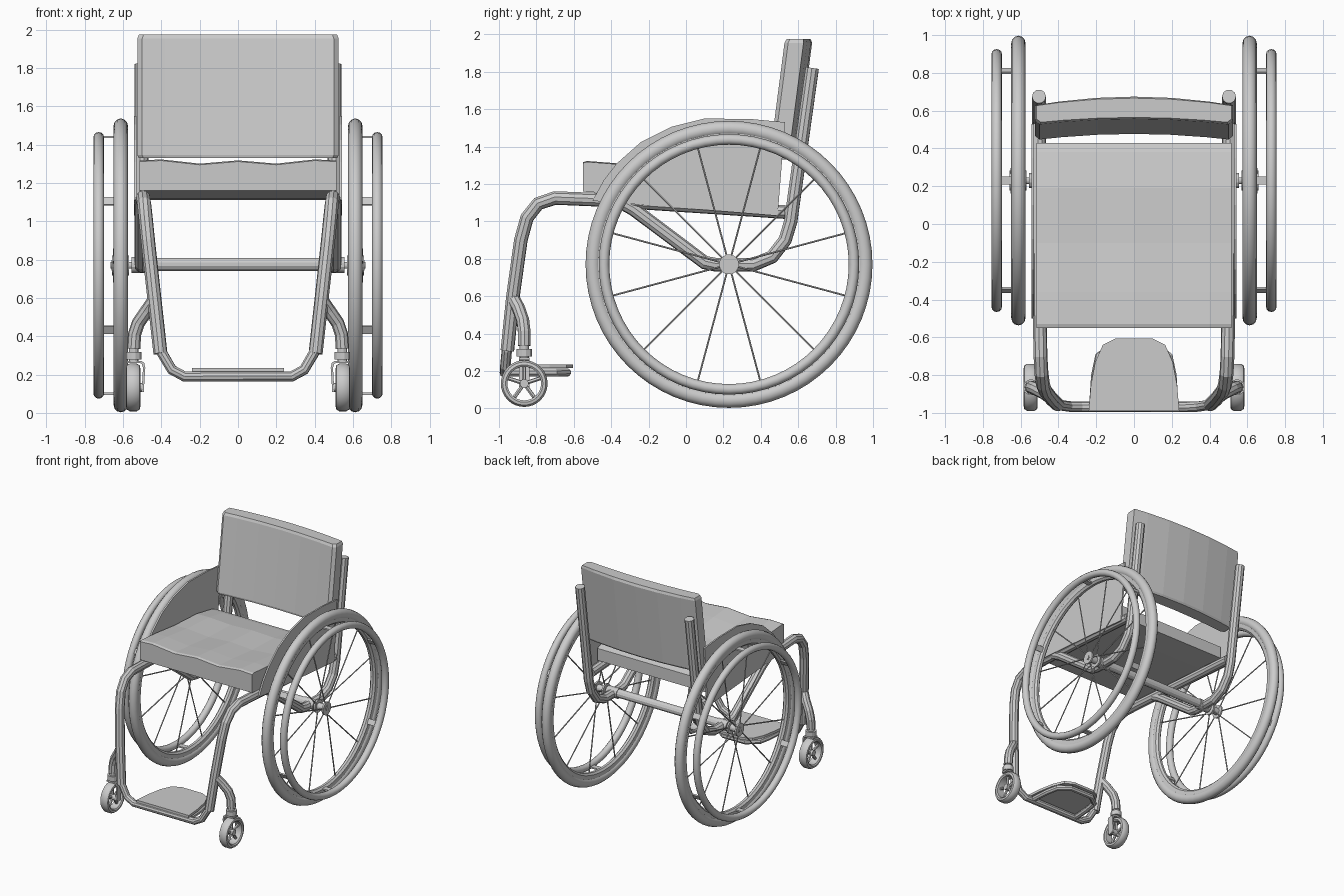
import bpy, bmesh
from math import sin, cos, pi, radians
from mathutils import Vector

if "Cube" in bpy.data.objects:
    bpy.data.objects.remove(bpy.data.objects["Cube"])

AX_Y, AX_Z = 0.23, 0.77      # rear axle
CX, CY, CZ = 0.547, -0.865, 0.133  # caster wheel centre


def finish(name, bm, mirror=False, smooth=False):
    bmesh.ops.recalc_face_normals(bm, faces=bm.faces)
    me = bpy.data.meshes.new(name)
    bm.to_mesh(me)
    bm.free()
    ob = bpy.data.objects.new(name, me)
    bpy.context.collection.objects.link(ob)
    if smooth:
        bpy.ops.object.select_all(action='DESELECT')
        bpy.context.view_layer.objects.active = ob
        ob.select_set(True)
        bpy.ops.object.shade_smooth_by_angle(angle=radians(35))
    if mirror:
        ob.modifiers.new("mirror", 'MIRROR').use_clip = False
    return ob


def add_loft(bm, rings, closed=False):
    vs = [[bm.verts.new(p) for p in r] for r in rings]
    n, m = len(vs[0]), len(vs)
    for i in range(m if closed else m - 1):
        a, b = vs[i], vs[(i + 1) % m]
        for j in range(n):
            k = (j + 1) % n
            bm.faces.new((a[j], a[k], b[k], b[j]))
    if not closed:
        bm.faces.new(vs[0])
        bm.faces.new(vs[-1])


def add_tube(bm, pts, r, sides=10):
    pts = [Vector(p) for p in pts]
    dirs = [(b - a).normalized() for a, b in zip(pts, pts[1:])]
    u = dirs[0].orthogonal().normalized()
    rings = []
    for i, p in enumerate(pts):
        d0, d1 = dirs[max(i - 1, 0)], dirs[min(i, len(dirs) - 1)]
        t = (d0 + d1).normalized()
        u = (u - t * u.dot(t)).normalized()
        v = t.cross(u)
        rings.append([p + r * (u * cos(2 * pi * j / sides) + v * sin(2 * pi * j / sides))
                      for j in range(sides)])
    add_loft(bm, rings)


def loft(name, rings, **kw):
    bm = bmesh.new()
    add_loft(bm, rings)
    return finish(name, bm, **kw)


def tube(name, pts, r, sides=10, **kw):
    bm = bmesh.new()
    add_tube(bm, pts, r, sides)
    return finish(name, bm, **kw)


def lathe(name, profile, y, z, seg=64):
    """Spin a closed (x, radius) profile around a sideways axis."""
    bm = bmesh.new()
    add_loft(bm, [[(x, y + r * cos(2 * pi * i / seg), z + r * sin(2 * pi * i / seg))
                   for x, r in profile] for i in range(seg)], closed=True)
    return finish(name, bm, mirror=True, smooth=True)


def oval(x, r, hx, hr, n=12):
    return [(x + hx * cos(2 * pi * i / n), r + hr * sin(2 * pi * i / n)) for i in range(n)]


# Rear wheels: tyre, rim, push ring, hub
WX = 0.612
lathe("rear_tyre", oval(WX, 0.727, 0.038, 0.04), AX_Y, AX_Z)
lathe("rear_rim", [(WX - .028, .71), (WX - .024, .67), (WX - .01, .655),
                   (WX + .01, .655), (WX + .024, .67), (WX + .028, .71)], AX_Y, AX_Z)
lathe("push_ring", oval(0.727, 0.668, 0.028, 0.028), AX_Y, AX_Z)
tube("rear_hub", [(0.57, AX_Y, AX_Z), (0.66, AX_Y, AX_Z)], 0.028, 16, mirror=True)
for nm, x in (("outer_hub_flange", 0.652), ("inner_hub_flange", 0.575)):
    tube(nm, [(x - .007, AX_Y, AX_Z), (x + .007, AX_Y, AX_Z)], 0.053, 20, mirror=True)
tube("axle_pin", [(0.47, AX_Y, AX_Z), (0.665, AX_Y, AX_Z)], 0.018, 12, mirror=True)

# Spokes alternate between the two hub flanges
bm = bmesh.new()
for i in range(12):
    a = radians(15 + 30 * i)
    x = 0.65 if i % 2 else 0.577
    add_tube(bm, [(x, AX_Y + .03 * cos(a), AX_Z + .03 * sin(a)),
                  (WX, AX_Y + .665 * cos(a), AX_Z + .665 * sin(a))], 0.005, 6)
finish("rear_spokes", bm, mirror=True)

# Flat tabs joining push ring to rim
bm = bmesh.new()
for i in range(6):
    a = radians(30 + 60 * i)
    rad, tan = Vector((0, cos(a), sin(a))), Vector((0, -sin(a), cos(a)))
    c = Vector((0, AX_Y, AX_Z)) + rad * 0.67
    add_loft(bm, [[c + Vector((x, 0, 0)) + rad * s * .006 + tan * t * .022
                   for s, t in ((-1, -1), (1, -1), (1, 1), (-1, 1))] for x in (0.62, 0.715)])
finish("push_ring_tabs", bm, mirror=True)

# Frame tubes
tube("front_frame", [(.503, .53, 1.05), (.503, 0, 1.085), (.5, -.45, 1.115), (.495, -.70, 1.125),
                     (.49, -.79, 1.095), (.482, -.85, 1.02), (.47, -.883, .9),
                     (.437, -.925, .6), (.405, -.955, .31)], 0.037, mirror=True)
tube("rear_frame", [(.503, -.36, 1.11), (.503, -.28, 1.065), (.503, .10, .78), (.503, .16, .768),
                    (.503, .36, .768), (.503, .46, .81), (.503, .53, .90), (.503, .56, 1.0),
                    (.503, .675, 1.82)], 0.037, mirror=True)
tube("axle_tube", [(-.5, AX_Y, .775), (.5, AX_Y, .775)], 0.035, 12)
tube("axle_clamp", [(.455, AX_Y, .772), (.555, AX_Y, .772)], 0.042, 12, mirror=True)

# Footrest: hanger tube, U-shaped support, plate
right = [(.28, -.968, .19), (.345, -.966, .225), (.395, -.958, .31), (.41, -.95, .36)]
tube("footrest_tube", [(-x, y, z) for x, y, z in reversed(right)] + right, 0.028)
u_half = [(.215, -.95), (.205, -.80), (.185, -.70), (.10, -.635)]
tube("footplate_support", [(-x, y, .192) for x, y in u_half]
     + [(x, y, .192) for x, y in reversed(u_half)], 0.022, 8)
p_half = [(.24, -.99), (.228, -.85), (.205, -.73), (.165, -.64), (.095, -.605)]
plate = [(-x, y) for x, y in p_half] + [(x, y) for x, y in reversed(p_half)]
loft("footplate", [[(x, y, z) for x, y in plate] for z in (.215, .235)])

# Casters: arm, collar, one-sided fork, wheel
tube("caster_arm", [(.437, -.925, .59), (.475, -.895, .535), (.52, -.872, .47),
                    (.54, CY, .41), (.545, CY, .335)], 0.035, mirror=True)
tube("caster_stem", [(.545, CY, .345), (.545, CY, .265)], 0.026, 12, mirror=True)
tube("caster_collar", [(.545, CY, .318), (.545, CY, .278)], 0.042, 12, mirror=True)
fork = [(.585, .272), (.505, .272), (.49, .262), (.484, .235), (.492, .11)]
fork_in = [(.503, .11), (.496, .235), (.502, .255), (.51, .26), (.585, .26)]
loft("caster_fork", [[(x, CY + s * .028, z) for x, z in fork + fork_in] for s in (-1, 1)],
     mirror=True)
lathe("caster_tyre", [(CX - .03, .09), (CX - .037, .10), (CX - .034, .115), (CX - .018, .125),
                      (CX + .018, .125), (CX + .034, .115), (CX + .037, .10), (CX + .03, .09)],
      CY, CZ, 32)
tube("caster_hub", [(.49, CY, CZ), (CX + .025, CY, CZ)], 0.024, 12, mirror=True)
bm = bmesh.new()
for i in range(5):
    a = radians(90 + 72 * i)
    add_tube(bm, [(CX, CY + .015 * cos(a), CZ + .015 * sin(a)),
                  (CX, CY + .095 * cos(a), CZ + .095 * sin(a))], 0.011, 6)
finish("caster_spokes", bm, mirror=True)

# Seat cushion: contoured sections from front to back
wave = [(-.515, 0), (-.4, .005), (-.2, -.017), (0, 0), (.2, -.017), (.4, .005), (.515, 0)]
seat = []
for y, bot, top, k in ((-.55, 1.16, 1.312, 1), (-.53, 1.158, 1.318, 1), (-.36, 1.148, 1.305, 1),
                       (-.1, 1.135, 1.275, .8), (.19, 1.12, 1.26, .5), (.38, 1.112, 1.225, 0),
                       (.43, 1.11, 1.21, 0)):
    seat.append([(x, y, top + k * w) for x, w in wave]
                + [(x, y, bot) for x in (.515, 0, -.515)])
loft("seat_cushion", seat)

# Backrest: bowed pad that leans back
front = [(x, .030 - .032 * (x / .52) ** 2) for x in (-.5, -.38, -.19, 0, .19, .38, .5)]
back = [(x, .148 - .045 * (x / .52) ** 2) for x in (.525, .4, .2, 0, -.2, -.4, -.525)]
section = front + [(.525, .02)] + back + [(-.525, .02)]
pad = []
for z, grow in ((1.33, -.012), (1.345, 0), (1.955, 0), (1.975, -.015)):
    lean = .445 + (z - 1.33) * .13
    pad.append([(x * (1 + grow), lean + .07 + (y - .07) * (1 + 9 * grow), z)
                for x, y in section])
loft("backrest", pad)

# Side guards follow the wheel's curve
guard = [(-.5, 1.11), (-.44, 1.22), (-.37, 1.31), (-.24, 1.425), (-.08, 1.505), (.1, 1.55),
         (.35, 1.547), (.53, 1.53), (.49, 1.03)]
loft("side_guard", [[(x, y, z) for y, z in guard] for x in (.53, .543)], mirror=True)
